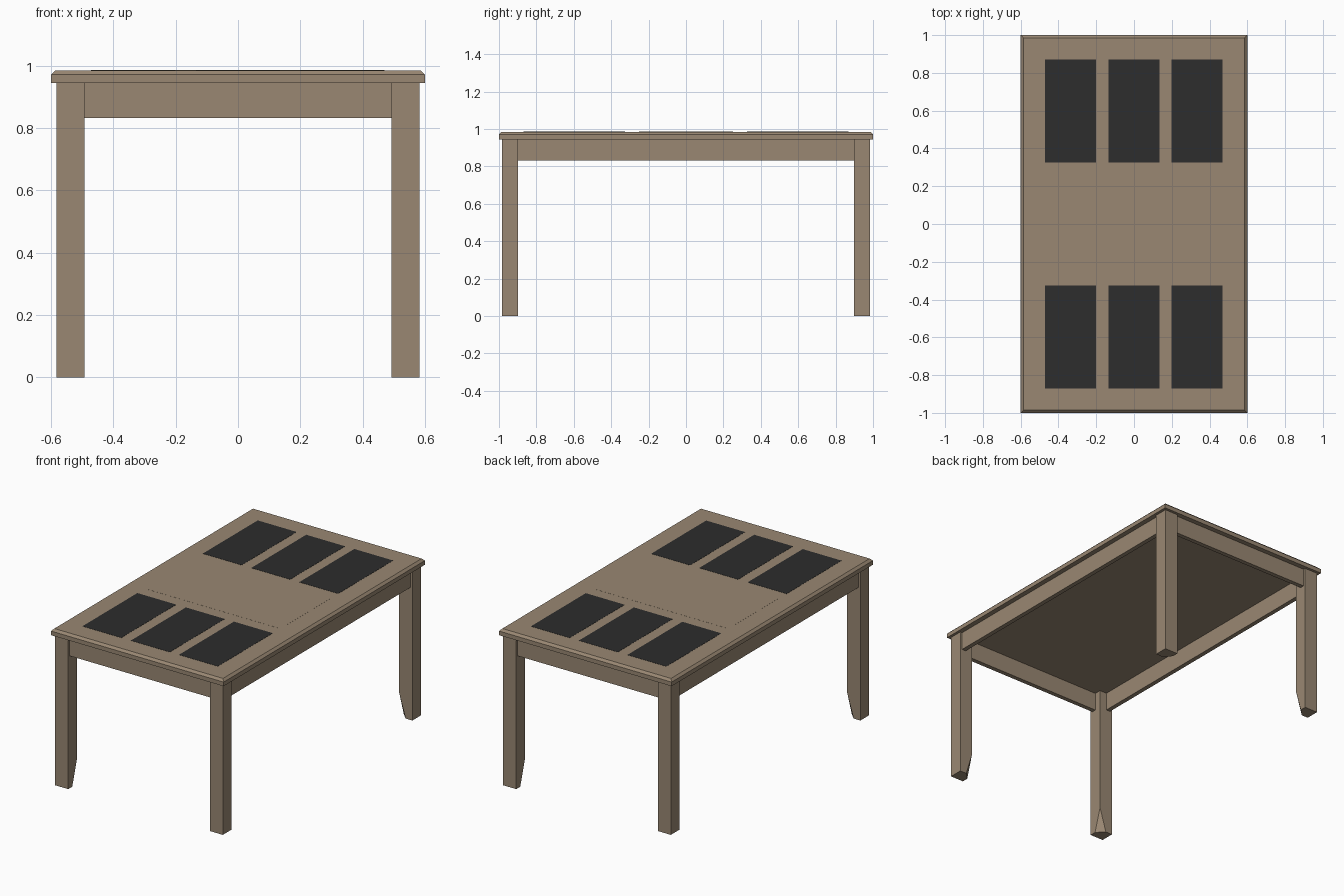
import bpy
import bmesh

cube = bpy.data.objects.get("Cube")
if cube:
    bpy.data.objects.remove(cube, do_unlink=True)


def make_material(name, colour):
    mat = bpy.data.materials.new(name)
    mat.use_nodes = True
    mat.diffuse_color = colour
    mat.node_tree.nodes["Principled BSDF"].inputs["Base Color"].default_value = colour
    return mat


WOOD = make_material("tan wood", (0.32, 0.245, 0.17, 1))
SLATE = make_material("dark slate", (0.026, 0.026, 0.026, 1))


def finish(name, bm, mat):
    bmesh.ops.recalc_face_normals(bm, faces=bm.faces)
    mesh = bpy.data.meshes.new(name)
    bm.to_mesh(mesh)
    bm.free()
    mesh.materials.append(mat)
    obj = bpy.data.objects.new(name, mesh)
    bpy.context.collection.objects.link(obj)
    return obj


def box_mesh(x, y, z):
    """Box from three (low, high) ranges."""
    bm = bmesh.new()
    bmesh.ops.create_cube(bm, size=1)
    for v in bm.verts:
        v.co = [sum(r) / 2 + c * (r[1] - r[0]) for c, r in zip(v.co, (x, y, z))]
    return bm


def box(name, x, y, z, mat=WOOD):
    return finish(name, box_mesh(x, y, z), mat)


HALF_X, HALF_Y = 0.6, 1.0
UNDERSIDE, TOP = 0.945, 0.985
LEG_X, LEG_Y = (0.492, 0.583), (0.898, 0.983)

# Tabletop with a chamfered upper rim
bm = box_mesh((-HALF_X, HALF_X), (-HALF_Y, HALF_Y), (UNDERSIDE, TOP))
rim = [e for e in bm.edges if all(v.co.z > TOP - 0.001 for v in e.verts)]
bmesh.ops.bevel(bm, geom=rim, offset=0.014, segments=1, affect='EDGES')
finish("tabletop", bm, WOOD)

# Dark inlays, three at each end, and the flush centre leaf
for end, sy in (("front", -1), ("back", 1)):
    for side, cx in (("right", -0.337), ("middle", 0), ("left", 0.334)):
        y = sorted((sy * 0.325, sy * 0.87))
        box(f"{end}_{side}_inlay", (cx - 0.135, cx + 0.135), y,
            (TOP - 0.004, TOP + 0.001), SLATE)
box("centre_leaf", (-0.47, 0.47), (-0.25, 0.25), (TOP - 0.004, TOP + 0.0005))

# Legs, each with its inner corner cut away at the foot
CUT, CUT_HEIGHT = 0.045, 0.15
for end, sy in (("front", -1), ("back", 1)):
    for side, sx in (("right", -1), ("left", 1)):
        bm = box_mesh(LEG_X, LEG_Y, (0, UNDERSIDE))
        corner = (LEG_X[0], LEG_Y[0], 0)
        normal = (-1 / CUT, -1 / CUT, -1 / CUT_HEIGHT)
        point = (corner[0] + CUT, corner[1], 0)
        cut = bmesh.ops.bisect_plane(bm, geom=bm.verts[:] + bm.edges[:] + bm.faces[:],
                                     plane_co=point, plane_no=normal, clear_outer=True)
        edges = [g for g in cut["geom_cut"] if isinstance(g, bmesh.types.BMEdge)]
        bmesh.ops.contextual_create(bm, geom=edges)
        for v in bm.verts:
            v.co.x *= sx
            v.co.y *= sy
        finish(f"{end}_{side}_leg", bm, WOOD)

# Aprons set slightly back from the outer leg faces
RECESS, THICK = 0.014, 0.028
apron_z = (0.832, UNDERSIDE)
out_x, out_y = LEG_X[1] - RECESS, LEG_Y[1] - RECESS
for s, end, side in ((-1, "front", "right"), (1, "back", "left")):
    box(f"{end}_apron", (-LEG_X[0], LEG_X[0]),
        sorted((s * out_y, s * (out_y - THICK))), apron_z)
    box(f"{side}_apron", sorted((s * out_x, s * (out_x - THICK))),
        (-LEG_Y[0], LEG_Y[0]), apron_z)
